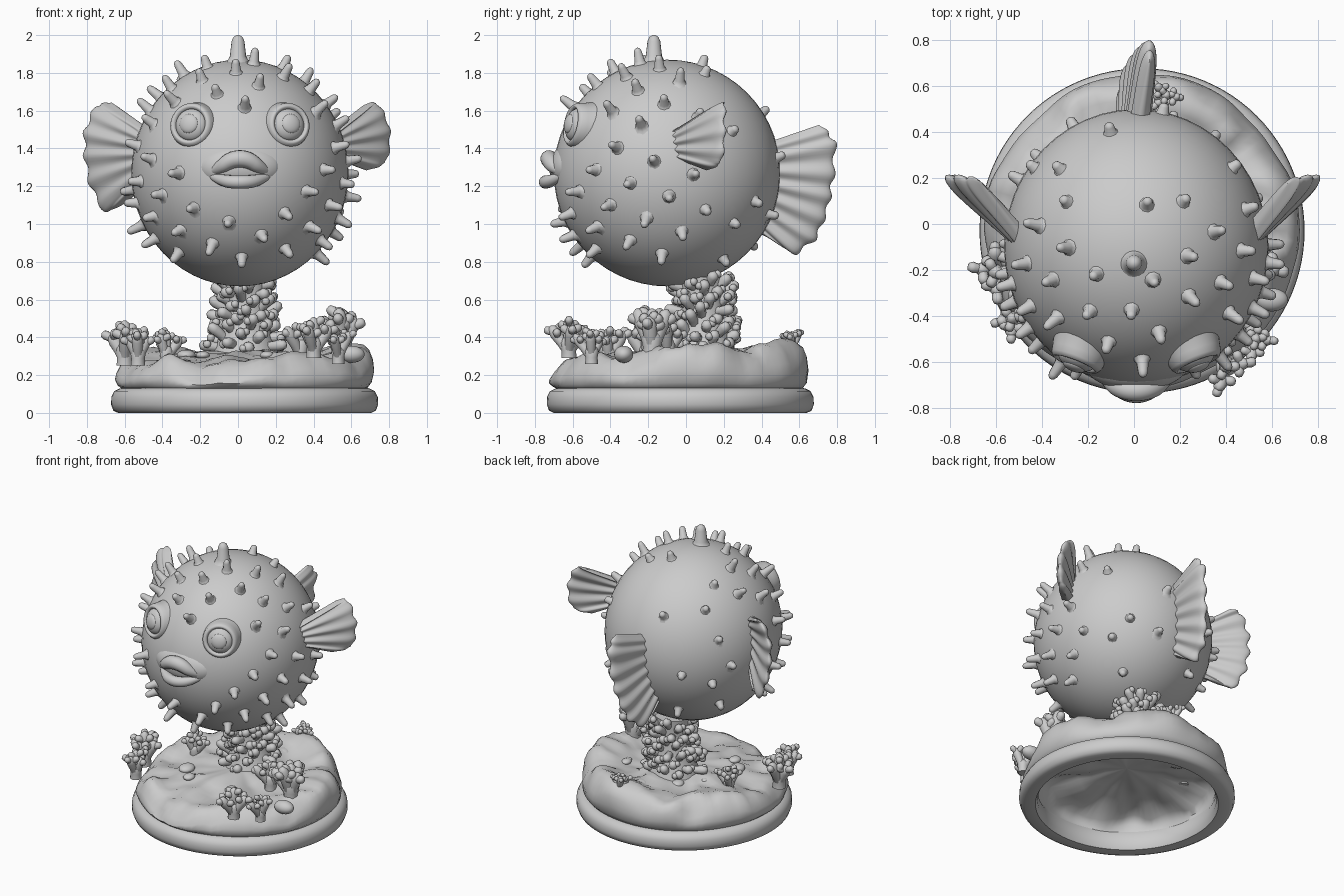
import bpy, bmesh, math, random
from mathutils import Vector as V, noise

if "Cube" in bpy.data.objects:
    bpy.data.objects.remove(bpy.data.objects["Cube"])

random.seed(7)
C = V((0.01, -0.10, 1.27))          # body centre
R = V((0.575, 0.60, 0.60))          # body radii
SPIKE = [(0, 2.3), (.1, 1.5), (.3, 1.08), (.8, .85), (.94, .6)]
KNOB = [(0, .9), (.35, .85), (.7, 1.0), (.92, .75)]


def finish(bm, name, angle=60):
    me = bpy.data.meshes.new(name)
    bmesh.ops.recalc_face_normals(bm, faces=bm.faces)
    bm.to_mesh(me)
    bm.free()
    ob = bpy.data.objects.new(name, me)
    bpy.context.collection.objects.link(ob)
    bpy.ops.object.select_all(action='DESELECT')
    ob.select_set(True)
    bpy.context.view_layer.objects.active = ob
    bpy.ops.object.shade_smooth_by_angle(angle=math.radians(angle))
    return ob


def skin(bm, rings, closed=False, strip_caps=False):
    """Bridge a list of point rings, capping both ends unless closed."""
    vs = [[bm.verts.new(p) for p in ring] for ring in rings]
    n = len(vs[0])
    for a, b in zip(vs, vs[1:] + (vs[:1] if closed else [])):
        for j in range(n):
            k = (j + 1) % n
            bm.faces.new((a[j], a[k], b[k], b[j]))
    for ring in [] if closed else (vs[0], vs[-1]):
        if strip_caps:
            for j in range(n // 2 - 1):
                bm.faces.new((ring[j], ring[j + 1], ring[n - 2 - j], ring[n - 1 - j]))
        else:
            bm.faces.new(ring)


def circle(c, d, r, n):
    q = V((0, 0, 1)).rotation_difference(d)
    return [c + q @ V((r * math.cos(2 * math.pi * i / n), r * math.sin(2 * math.pi * i / n), 0))
            for i in range(n)]


def stub(bm, p, d, r, length, prof, n=9):
    d = d.normalized()
    rings = [circle(p + d * length * f, d, r * k, n) for f, k in prof]
    rings.append(circle(p + d * length, d, r * .2, n))
    skin(bm, rings)


def lathe(name, prof, centre, mod=None, n=96, closed=False):
    bm = bmesh.new()
    rings = []
    for r, z in prof:
        ring = []
        for i in range(n):
            a = 2 * math.pi * i / n
            rr, zz = mod(r, z, a) if mod else (r, z)
            ring.append(V((centre[0] + rr * math.cos(a), centre[1] + rr * math.sin(a), zz)))
        rings.append(ring)
    skin(bm, rings, closed)
    return finish(bm, name)


def ball(name, c, r, direction=None):
    bm = bmesh.new()
    bmesh.ops.create_uvsphere(bm, u_segments=48, v_segments=28, radius=1)
    q = V((0, 0, 1)).rotation_difference(direction) if direction else None
    for v in bm.verts:
        p = V((v.co.x * r[0], v.co.y * r[1], v.co.z * r[2]))
        v.co = c + (q @ p if q else p)
    return finish(bm, name)


# Base: hollow rounded ring
B = (0.035, -0.03)
lathe("base_ring", [(.60, .0), (.67, .0), (.695, .012), (.707, .045), (.705, .085), (.69, .115),
                    (.66, .13), (.60, .135), (.585, .10), (.585, .03)], B, closed=True)


# Seabed: wavy shell, higher at the back right, hollow underneath
def wavy(r, z, a):
    p = V((r * math.cos(a), r * math.sin(a), 0))
    w = max(0, min(1, (z - .13) / .12))
    edge = max(0, min(1, (r - .25) / .35))
    lift = (.05 * math.cos(a - 1.1) + .022 * math.sin(5 * a + 1)) * edge
    lift += (.045 * noise.noise(p * 5) + .025 * noise.noise(p * 11)) * min(1, r * 4)
    out = w * (.016 * math.sin(7 * a) + .015 * math.sin(4 * a + 2) + .02 * noise.noise(p * 6)) * edge
    return r + out, z + lift * w


lathe("seabed", [(.002, .27), (.15, .27), (.25, .26), (.35, .26), (.45, .26), (.56, .25), (.60, .19),
                 (.60, .12), (.64, .12), (.67, .15), (.68, .19), (.668, .23), (.645, .27), (.61, .305),
                 (.57, .32), (.52, .315), (.46, .305), (.40, .30), (.34, .30), (.28, .305), (.22, .315),
                 (.12, .33), (.002, .33)], B, wavy)

# Pebbles and a shell-like stone on the seabed
for i in range(12):
    a, d = random.uniform(0, 6.28), random.uniform(.25, .5)
    s = random.uniform(.02, .05)
    ball("pebble", V((B[0] + d * math.cos(a), B[1] + d * math.sin(a), .305)), (s, s * 1.2, s * .6))
ball("shell_stone", V((.60, -.33, .31)), (.07, .05, .045))


# Coral clumps: stout branches ending in knobs
def coral(name, p, size, count):
    bm = bmesh.new()
    p = V(p)
    stub(bm, p - V((0, 0, .03)), V((0, 0, 1)), size * .24, size * .6, KNOB)
    for i in range(count):
        a = 2 * math.pi * i / max(1, count - 1) + random.uniform(-.3, .3)
        t = 0 if i == count - 1 else random.uniform(.35, .65)
        d = V((math.sin(t) * math.cos(a), math.sin(t) * math.sin(a), math.cos(t)))
        ln = size * random.uniform(.75, 1.0)
        stub(bm, p, d, size * .17, ln, KNOB)
        for k in range(3):
            b = a + 2.1 * k
            e = d * .5 + V((math.cos(b), math.sin(b), random.uniform(0, .4)))
            stub(bm, p + d * ln * random.uniform(.6, .8), e, size * .12, size * .36, KNOB, 8)
    finish(bm, name)


for x, y, z, s, c in [(-.60, -.21, .28, .21, 5), (-.53, -.41, .28, .18, 5), (.55, -.18, .33, .24, 5),
                      (.53, -.50, .29, .16, 4), (.40, -.62, .32, .19, 4), (.14, .56, .33, .13, 4),
                      (-.38, .05, .29, .16, 4), (.33, -.10, .31, .19, 4)]:
    coral("coral_clump", (x, y, z), s, c)

# Coral pillar carrying the fish
bm = bmesh.new()
P = V((.04, .09, .28))
skin(bm, [circle(P + V((0, 0, h)), V((0, 0, 1)), r, 24) for h, r in
          [(0, .19), (.1, .15), (.2, .12), (.32, .11), (.44, .12)]])
for i in range(64):
    h = .04 + .37 * i / 64
    a = i * 2.4
    d = V((math.cos(a), math.sin(a), random.uniform(.1, .9)))
    rad = .14 - .05 * min(1, h / .25)
    q = P + V((math.cos(a) * rad, math.sin(a) * rad, h))
    ln = random.uniform(.08, .13)
    stub(bm, q, d, .031, ln, KNOB, 8)
    side = V((-math.sin(a), math.cos(a), .3)) * random.choice((-1, 1)) + d * .4
    stub(bm, q + d.normalized() * ln * .6, side, .022, .05, KNOB, 8)
finish(bm, "coral_pillar")

# Body
ball("body", C, R)


def on_body(d):
    return C + V((d.x * R.x, d.y * R.y, d.z * R.z))


# Eyes: socket ring, eyeball and pupil
eye_dirs = []
for s in (-1, 1):
    d = V((s * .445, -.80, .425)).normalized()
    eye_dirs.append(d)
    face = V((s * .36, -.91, .18)).normalized()
    p = on_body(d)
    bm = bmesh.new()
    skin(bm, [circle(p + face * h, face, r, 40) for h, r in
              [(-.13, .16), (-.06, .135), (-.01, .122), (.02, .116), (.036, .104), (.037, .094),
               (.025, .084), (.0, .08)]])
    finish(bm, "eye_socket")
    ball("eyeball", p + face * .01, (.086, .086, .05), face)
    ball("pupil", p + face * .045, (.052, .052, .024), face)

# Snout and lips
ball("snout", V((.01, -.60, 1.30)), (.23, .125, .13))


def lip(name, pts):
    cu = bpy.data.curves.new(name, 'CURVE')
    cu.dimensions = '3D'
    cu.bevel_depth, cu.bevel_resolution, cu.use_fill_caps = 1, 5, True
    sp = cu.splines.new('NURBS')
    sp.points.add(len(pts) - 1)
    for q, (x, y, z, r) in zip(sp.points, pts):
        q.co, q.radius = (x + .01, y, z, 1), r
    sp.use_endpoint_u, sp.order_u = True, 3
    bpy.context.collection.objects.link(bpy.data.objects.new(name, cu))


lip("upper_lip", [(-.17, -.64, 1.265, .012), (-.11, -.70, 1.295, .036), (-.04, -.725, 1.345, .046),
                  (.04, -.725, 1.345, .046), (.11, -.70, 1.295, .036), (.17, -.64, 1.265, .012)])
lip("lower_lip", [(-.17, -.64, 1.265, .012), (-.10, -.71, 1.228, .033), (0, -.755, 1.22, .036),
                  (.10, -.71, 1.228, .033), (.17, -.64, 1.265, .012)])


# Fins: ribbed fans between a root line and a tip outline
def fin(name, root, tip, normal, rays, half):
    bm = bmesh.new()
    n = rays * 8
    a, b, nor = V(root[0]), V(root[1]), V(normal).normalized()
    tip = [V(t) for t in tip]
    rings = []
    for i in range(17):
        v = 1 - (1 - i / 16) ** 1.4
        side = []
        for j in range(n + 1):
            u = j / n
            k = min(int(u * (len(tip) - 1)), len(tip) - 2)
            t = tip[k].lerp(tip[k + 1], u * (len(tip) - 1) - k)
            rib = math.sin(math.pi * rays * u) ** 2
            p = a.lerp(b, u).lerp(t, v * (.95 + .05 * rib))
            th = half * (.65 + .35 * (rib if v > .2 else 1 - (1 - rib) * v / .2))
            th *= max(.1, math.sqrt(max(0, 1 - v ** 8))) * (1 - .2 * v)
            th *= math.sqrt(min(1, .05 + 8 * min(u, 1 - u)))
            side.append((p, th))
        rings.append([p + nor * t for p, t in side] + [p - nor * t for p, t in reversed(side)])
    skin(bm, rings, strip_caps=True)
    finish(bm, name, 80)


fin("right_pectoral_fin", [(.48, -.08, 1.48), (.48, -.08, 1.36)],
    [(.68, .19, 1.64), (.74, .21, 1.65), (.80, .21, 1.55), (.815, .21, 1.44), (.79, .19, 1.32),
     (.69, .12, 1.28)], (.65, -.75, 0), 5, .045)
fin("left_pectoral_fin", [(-.47, -.08, 1.50), (-.47, -.08, 1.24)],
    [(-.68, .20, 1.65), (-.76, .21, 1.63), (-.82, .21, 1.50), (-.82, .21, 1.36), (-.79, .21, 1.20),
     (-.71, .18, 1.05), (-.58, .08, 1.12)], (-.65, -.75, 0), 7, .045)
fin("tail_fin", [(.02, .40, 1.42), (-.03, .33, .98)],
    [(.07, .72, 1.53), (.07, .80, 1.44), (.05, .79, 1.24), (.02, .76, 1.08), (-.02, .70, .92),
     (-.04, .58, .83), (-.05, .45, .92)], (1, -.15, 0), 8, .055)

# Spikes all over the body, sparser on the back, clear of face, fins and belly
bm = bmesh.new()
mouth = V((0, -1, .03))
N = 135
for i in range(N):
    z = 1 - 2 * (i + .5) / N
    a = i * 2.39996 + .4
    q = math.sqrt(1 - z * z)
    d = V((q * math.cos(a), q * math.sin(a), z))
    if (d - mouth).length < .42 or any((d - e).length < .33 for e in eye_dirs):
        continue
    if z < -.76 or z > .97 or (d.y > .1 and i % 5 < 2) or (d.y > .6 and i % 2):
        continue
    if (abs(d.x) > .8 and -.1 < d.y < .4 and 0 < z < .45) or (abs(d.x) < .15 and d.y > .75):
        continue
    ln = .095 if d.y < .3 else .065
    tilt = V((0, 0, random.uniform(-.1, .25)))
    stub(bm, on_body(d) - d * .014, d + tilt, .025, ln * random.uniform(.85, 1.15), SPIKE)
finish(bm, "body_spikes")

# Large spike on top
bm = bmesh.new()
stub(bm, V((0, -.17, 1.84)), V((0, 0, 1)), .04, .16, SPIKE, 16)
finish(bm, "top_spike")
